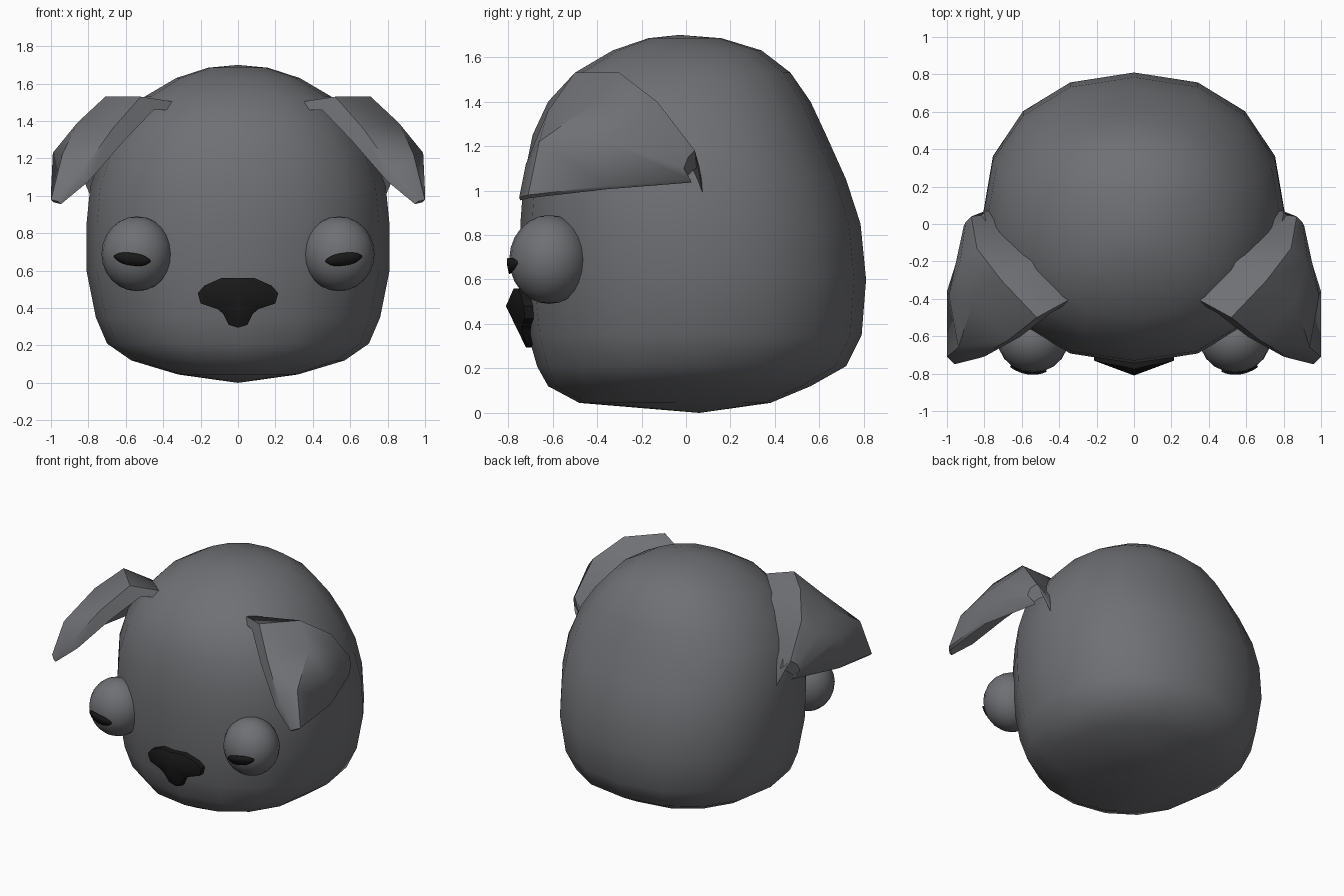
import bpy, bmesh, math
from mathutils import Vector

default = bpy.data.objects.get("Cube")
if default:
    bpy.data.objects.remove(default, do_unlink=True)


def make_material(name, color):
    mat = bpy.data.materials.new(name)
    mat.use_nodes = True
    mat.diffuse_color = (*color, 1)
    mat.node_tree.nodes["Principled BSDF"].inputs["Base Color"].default_value = (*color, 1)
    return mat


grey = make_material("slate grey", (0.16, 0.163, 0.175))
black = make_material("soft black", (0.01, 0.01, 0.01))


def make_object(name, bm, material, angle=50):
    bmesh.ops.recalc_face_normals(bm, faces=bm.faces)
    mesh = bpy.data.meshes.new(name)
    bm.to_mesh(mesh)
    bm.free()
    mesh.materials.append(material)
    obj = bpy.data.objects.new(name, mesh)
    bpy.context.collection.objects.link(obj)
    bpy.context.view_layer.objects.active = obj
    obj.select_set(True)
    bpy.ops.object.shade_smooth_by_angle(angle=math.radians(angle))
    obj.select_set(False)
    return obj


def bridge(bm, first, second, closed):
    count = len(first)
    for i in range(count if closed else count - 1):
        j = (i + 1) % count
        bm.faces.new((first[i], first[j], second[j], second[i]))


# Head: lofted rounded rings (height, half width, front y, back y)
HEAD_RINGS = [
    (0.045, 0.32, -0.48, 0.38), (0.12, 0.57, -0.62, 0.56),
    (0.21, 0.70, -0.67, 0.72), (0.35, 0.76, -0.71, 0.79),
    (0.6, 0.81, -0.735, 0.81), (0.85, 0.81, -0.745, 0.785),
    (1.05, 0.79, -0.73, 0.72), (1.25, 0.72, -0.69, 0.63),
    (1.4, 0.62, -0.62, 0.56), (1.53, 0.5, -0.50, 0.47),
    (1.63, 0.33, -0.33, 0.34), (1.685, 0.16, -0.17, 0.16),
]
SIDES = 16


def rounded(value, power=0.9):
    return math.copysign(abs(value) ** power, value)


bm = bmesh.new()
rings = []
for z, width, front, back in HEAD_RINGS:
    middle, depth = (front + back) / 2, (back - front) / 2
    angles = [math.tau * i / SIDES for i in range(SIDES)]
    rings.append([bm.verts.new((width * rounded(math.sin(a)),
                                middle + depth * rounded(math.cos(a)), z)) for a in angles])
for lower, upper in zip(rings, rings[1:]):
    bridge(bm, lower, upper, True)
for ring, tip in ((rings[0], (0, 0.06, 0)), (rings[-1], (0, -0.03, 1.7))):
    pole = bm.verts.new(tip)
    for i in range(SIDES):
        bm.faces.new((ring[i], ring[(i + 1) % SIDES], pole))
make_object("head", bm, grey, 60)

# Ears: folded sheet, rows run from the root to the hanging edge, front to back
EAR_ROWS = [
    [(0.32, -0.39, 1.5), (0.55, -0.2, 1.45), (0.7, -0.05, 1.25), (0.77, 0.08, 0.96)],
    [(0.52, -0.5, 1.53), (0.71, -0.3, 1.53), (0.84, -0.13, 1.4), (0.87, 0.04, 1.18)],
    [(0.67, -0.62, 1.36), (0.86, -0.42, 1.39), (0.93, -0.2, 1.3), (0.9, 0.01, 1.15)],
    [(0.84, -0.72, 1.12), (0.94, -0.66, 1.22), (0.99, -0.38, 1.23), (0.91, -0.01, 1.1)],
    [(0.96, -0.75, 0.97), (1, -0.71, 0.98), (1, -0.36, 1.02), (0.88, 0.02, 1.05)],
]


def make_ear(name, side):
    bm = bmesh.new()
    rows = [[bm.verts.new((side * x, y, z)) for x, y, z in row] for row in EAR_ROWS]
    # Underside, pulled toward the head and thinning out at the hanging edge
    under = []
    for depth, row in zip((0.06, 0.1, 0.09, 0.06, 0.02), rows):
        under.append([bm.verts.new(v.co + Vector((-side * depth * 0.7, depth * 0.2, -depth * 0.7)))
                      for v in row])
    for sheet in (rows, under):
        for first, second in zip(sheet, sheet[1:]):
            bridge(bm, first, second, False)
    bridge(bm, rows[0], under[0], False)
    bridge(bm, rows[-1], under[-1], False)
    for column in (0, -1):
        bridge(bm, [r[column] for r in rows], [u[column] for u in under], False)
    make_object(name, bm, grey, 45)


# Eyes: bulging balls, with a drooping slit pupil laid over the surface
EYE_CENTER = Vector((0.54, -0.615, 0.69))
EYE_RADII = Vector((0.19, 0.18, 0.2))


def make_eye(name, side):
    bm = bmesh.new()
    bmesh.ops.create_uvsphere(bm, u_segments=20, v_segments=12, radius=1)
    for v in bm.verts:
        v.co = v.co * EYE_RADII + EYE_CENTER
        v.co.x *= side
    make_object(name, bm, grey)


def on_eye(x, z):
    u, w = x / EYE_RADII.x, z / EYE_RADII.z
    return EYE_CENTER + Vector((x, -EYE_RADII.y * math.sqrt(1 - u * u - w * w) - 0.007, z))


def make_pupil(name, side):
    bm = bmesh.new()
    rows = []
    for across in range(9):
        t = across / 4 - 1
        half = 0.031 * (1 - abs(t) ** 3) + 0.006
        middle = -0.025 + 0.012 * t
        row = []
        for k in (1, 0, -1):
            p = on_eye(0.025 + t * 0.096, middle + k * half * (0.8 if k > 0 else 1))
            row.append(bm.verts.new((side * p.x, p.y, p.z)))
        rows.append(row)
    for first, second in zip(rows, rows[1:]):
        bridge(bm, first, second, False)
    obj = make_object(name, bm, black)
    plate = obj.modifiers.new("plate", 'SOLIDIFY')
    plate.thickness = 0.008
    plate.offset = 0


for label, side in (("left", 1), ("right", -1)):
    make_ear(label + "_ear", side)
    make_eye(label + "_eye", side)
    make_pupil(label + "_pupil", side)

# Nose: outline (x, z, front y) mirrored, with a raised centre
NOSE_HALF = [(0, 0.295, -0.72), (0.05, 0.31, -0.72), (0.08, 0.37, -0.735), (0.11, 0.395, -0.735),
             (0.2, 0.425, -0.725), (0.215, 0.48, -0.73), (0.18, 0.52, -0.74), (0.09, 0.56, -0.755),
             (0, 0.56, -0.775)]
outline = NOSE_HALF + [(-x, z, y) for x, z, y in NOSE_HALF[-2:0:-1]]
bm = bmesh.new()
front = [bm.verts.new((x, y, z)) for x, z, y in outline]
back = [bm.verts.new((x, -0.66, z)) for x, z, y in outline]
bridge(bm, front, back, True)
bm.faces.new(back)
peak = bm.verts.new((0, -0.81, 0.48))
for i, vert in enumerate(front):
    bm.faces.new((vert, front[(i + 1) % len(front)], peak))
make_object("nose", bm, black)
